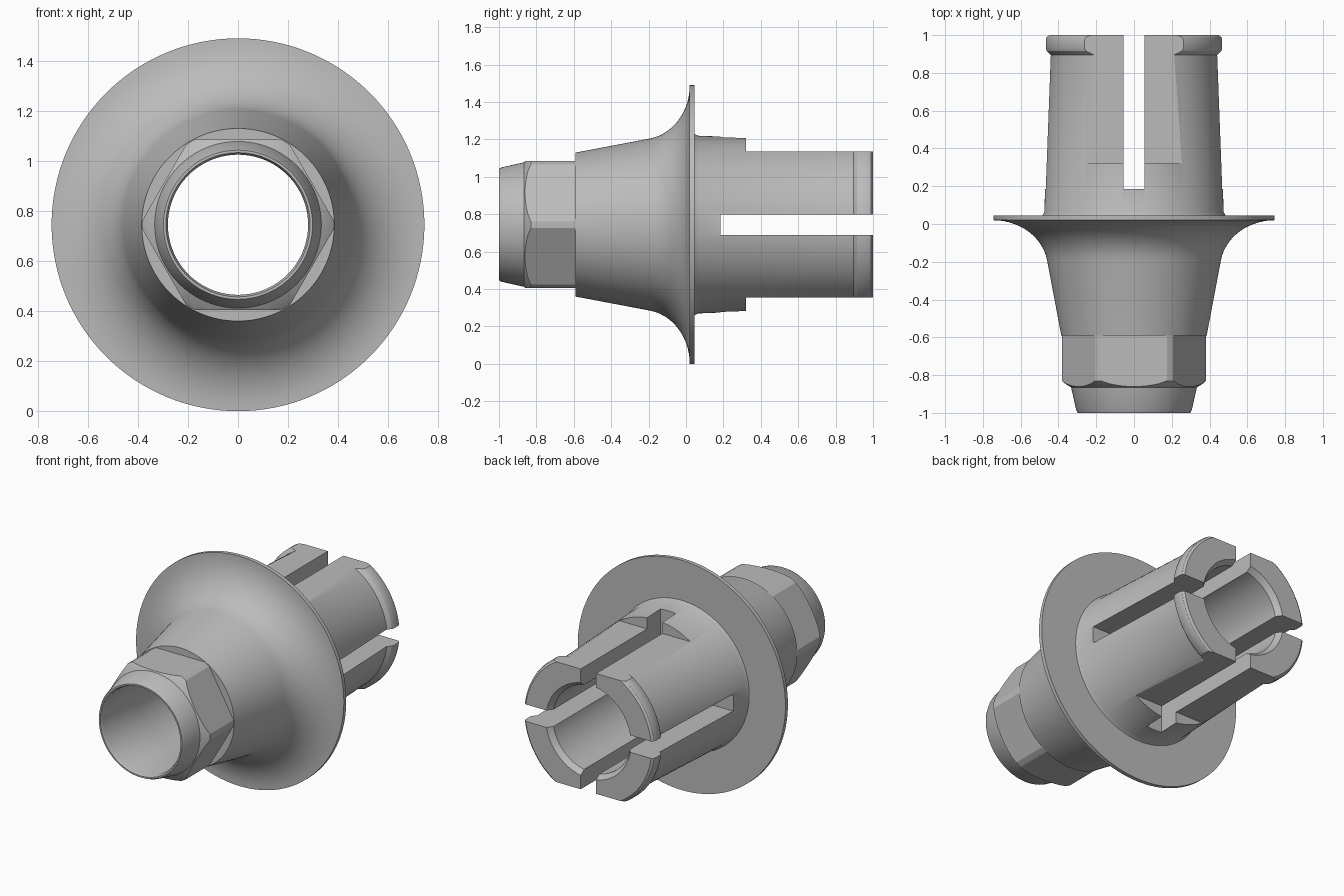
import bpy
import bmesh
import math
from mathutils import Matrix, Vector

cube = bpy.data.objects.get("Cube")
if cube:
    bpy.data.objects.remove(cube, do_unlink=True)

AXIS_Z = 0.745   # height of the axis, which runs along y
BORE = 0.28
HEX_FLAT = 0.34  # centre to flat of the hexagon
SEGMENTS = 128

grey = bpy.data.materials.new("plain grey")
grey.use_nodes = True
grey.diffuse_color = (0.5, 0.5, 0.5, 1)
grey.node_tree.nodes["Principled BSDF"].inputs["Base Color"].default_value = (0.5, 0.5, 0.5, 1)


def finish(name, bm):
    """Turn a bmesh into a linked object."""
    bmesh.ops.recalc_face_normals(bm, faces=bm.faces)
    mesh = bpy.data.meshes.new(name)
    bm.to_mesh(mesh)
    bm.free()
    obj = bpy.data.objects.new(name, mesh)
    bpy.context.collection.objects.link(obj)
    return obj


def lathe(name, profile):
    """Spin a closed (y, radius) profile about the axis."""
    bm = bmesh.new()
    rings = []
    for i in range(SEGMENTS):
        a = math.tau * i / SEGMENTS
        rings.append([bm.verts.new((r * math.cos(a), y, AXIS_Z + r * math.sin(a)))
                      for y, r in profile])
    n = len(profile)
    for i, ring in enumerate(rings):
        after = rings[(i + 1) % SEGMENTS]
        for j in range(n):
            k = (j + 1) % n
            bm.faces.new((ring[j], ring[k], after[k], after[j]))
    obj = finish(name, bm)
    obj.data.materials.append(grey)
    return obj


def box(name, low, high):
    """Box cutter; heights are measured from the axis."""
    low, high = Vector(low), Vector(high)
    centre = (low + high) / 2 + Vector((0, 0, AXIS_Z))
    bm = bmesh.new()
    bmesh.ops.create_cube(bm, size=1, matrix=Matrix.Translation(centre)
                          @ Matrix.Diagonal((*(high - low), 1)))
    return finish(name, bm)


def cut(obj, cutter, operation="DIFFERENCE"):
    cutter.hide_render = True
    bpy.context.view_layer.objects.active = obj
    mod = obj.modifiers.new("cut", "BOOLEAN")
    mod.object = cutter
    mod.operation = operation
    mod.solver = "EXACT"
    bpy.ops.object.modifier_apply(modifier=mod.name)
    bpy.data.objects.remove(cutter, do_unlink=True)


# Tapered nozzle with a hexagonal collar
nozzle = lathe("hex_nozzle", [
    (-0.59, BORE), (-0.59, 0.382), (-0.83, 0.382), (-0.845, 0.365), (-0.865, 0.333),
    (-0.985, 0.306), (-1, 0.298), (-1, 0.288), (-0.98, BORE)])
bm = bmesh.new()
corner = HEX_FLAT / math.cos(math.pi / 6)
bmesh.ops.create_cone(bm, cap_ends=True, segments=6, radius1=corner, radius2=corner, depth=2,
                      matrix=Matrix.Translation((0, -1, AXIS_Z))
                      @ Matrix.Rotation(math.pi / 2, 4, "X")
                      @ Matrix.Rotation(math.pi / 2, 4, "Z"))
# Make sure corners point sideways, with flats at top and bottom
widest = max(v.co.x for v in bm.verts)
if widest < corner - 0.01:
    bmesh.ops.rotate(bm, verts=bm.verts, cent=(0, 0, AXIS_Z),
                     matrix=Matrix.Rotation(math.pi / 6, 3, "Y"))
cut(nozzle, finish("hex_cutter", bm), "INTERSECT")

# Cone flaring through a concave sweep into the flange disc
sweep = []
for i in range(15):
    t = math.radians(10 + 80 * i / 14)
    sweep.append((-0.235 + 0.255 * math.sin(t), 0.745 - 0.289 * math.cos(t)))
flange = lathe("flange_cone", [(-0.59, BORE), (-0.59, 0.385), *sweep,
                               (0.045, 0.745), (0.045, BORE)])

# Split barrel with a snap lip
barrel = lathe("snap_barrel", [
    (0.045, BORE), (0.045, 0.485), (0.065, 0.475), (0.895, 0.444), (0.915, 0.465),
    (0.93, 0.47), (0.975, 0.47), (0.99, 0.465), (1, 0.452), (1, 0.305), (0.965, BORE)])
for side in (-1, 1):
    z = sorted((side * 0.39, side * 0.8))
    cut(barrel, box("flat_cutter", (-1, 0.32, z[0]), (1, 1.2, z[1])))
cut(barrel, box("side_slot_cutter", (-1, 0.185, -0.055), (1, 1.2, 0.055)))
cut(barrel, box("upright_slot_cutter", (-0.055, 0.185, -1), (0.055, 1.2, 1)))

# Smooth round surfaces, keep machined edges crisp
for obj in (nozzle, flange, barrel):
    bpy.ops.object.select_all(action="DESELECT")
    obj.select_set(True)
    bpy.context.view_layer.objects.active = obj
    bpy.ops.object.shade_smooth_by_angle(angle=math.radians(25))
